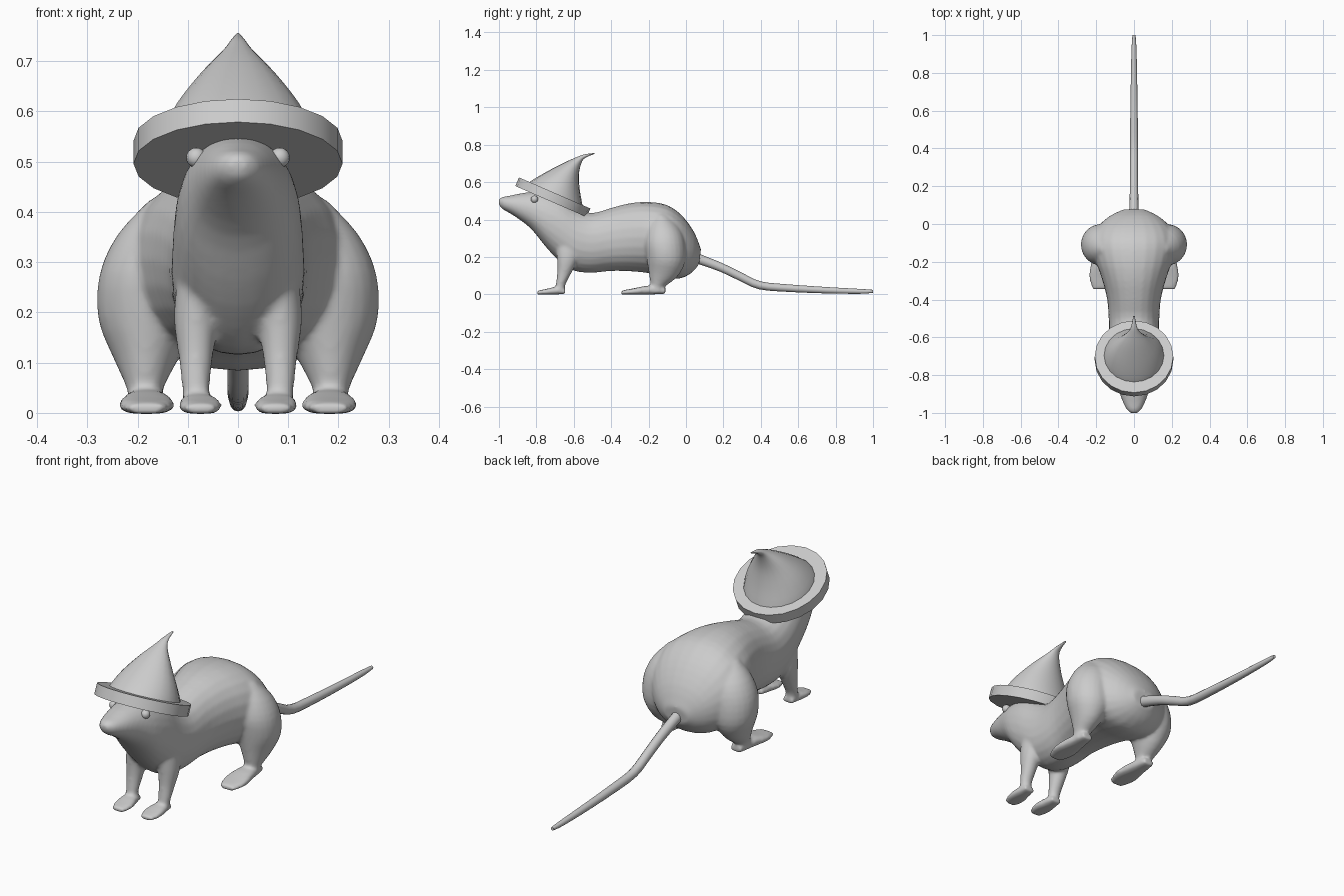
import bpy, bmesh, math
from mathutils import Vector

if "Cube" in bpy.data.objects:
    bpy.data.objects.remove(bpy.data.objects["Cube"])


def curve(p0, p1, p2, p3, t):
    """Catmull-Rom blend of four ring descriptions."""
    return [0.5 * (2 * b + (c - a) * t + (2 * a - 5 * b + 4 * c - d) * t * t
                   + (3 * b - a - 3 * c + d) * t ** 3)
            for a, b, c, d in zip(p0, p1, p2, p3)]


def bulge(v, power):
    return math.copysign(abs(v) ** power, v)


def loft(bm, rings, sign=1, sides=24, steps=3, power=1.0):
    """Each ring: side-view points (y1, z1), (y2, z2), half width, x centre."""
    full = []
    for i in range(len(rings) - 1):
        q = [rings[max(0, min(len(rings) - 1, i + k))] for k in (-1, 0, 1, 2)]
        full += [curve(*q, s / steps) for s in range(steps)]
    full.append(rings[-1])
    loops = []
    for y1, z1, y2, z2, w, x in full:
        a, b = Vector((x * sign, y1, z1)), Vector((x * sign, y2, z2))
        mid, half = (a + b) / 2, (a - b) / 2
        loops.append([bm.verts.new(mid + half * bulge(math.cos(t), power)
                                   + Vector((w * bulge(math.sin(t), power), 0, 0)))
                      for t in (2 * math.pi * k / sides for k in range(sides))])
    faces = [bm.faces.new(loops[0]), bm.faces.new(loops[-1])]
    for l0, l1 in zip(loops, loops[1:]):
        for k in range(sides):
            n = (k + 1) % sides
            faces.append(bm.faces.new((l0[k], l0[n], l1[n], l1[k])))
    bmesh.ops.recalc_face_normals(bm, faces=faces)


def make(name, bm):
    me = bpy.data.meshes.new(name)
    bm.to_mesh(me)
    bm.free()
    ob = bpy.data.objects.new(name, me)
    bpy.context.collection.objects.link(ob)
    return ob


def smooth(ob, angle=40):
    bpy.ops.object.select_all(action='DESELECT')
    ob.select_set(True)
    bpy.context.view_layer.objects.active = ob
    bpy.ops.object.shade_smooth_by_angle(angle=math.radians(angle))


# Head and torso, nose to rump
torso = [(-1.003, .505, -.998, .472, .016, 0), (-.985, .519, -.975, .452, .04, 0),
         (-.94, .528, -.92, .42, .064, 0), (-.87, .542, -.83, .352, .09, 0),
         (-.78, .55, -.755, .26, .117, 0), (-.68, .53, -.69, .19, .128, 0),
         (-.58, .46, -.61, .13, .132, 0), (-.5, .435, -.51, .115, .134, 0),
         (-.4, .462, -.4, .125, .142, 0), (-.3, .487, -.28, .122, .17, 0),
         (-.2, .494, -.18, .11, .205, 0), (-.1, .477, -.1, .09, .225, 0),
         (-.02, .42, -.03, .085, .2, 0), (.045, .33, .03, .115, .135, 0),
         (.08, .24, .07, .16, .06, 0)]

# Legs, top to ankle
hind_leg = [(-.17, .43, -.09, .42, .05, .125), (-.205, .36, -.03, .35, .09, .15),
            (-.22, .28, -.005, .27, .104, .172), (-.212, .2, -.005, .17, .1, .178),
            (-.2, .125, -.05, .09, .064, .183), (-.19, .06, -.12, .035, .036, .185),
            (-.18, .02, -.12, .005, .036, .185)]
hind_foot = [(-.11, .036, -.11, .002, .028, .182), (-.2, .046, -.2, -.001, .044, .182),
             (-.28, .032, -.28, -.002, .056, .182), (-.345, .02, -.345, -.002, .036, .182)]
front_leg = [(-.7, .28, -.55, .27, .05, .07), (-.69, .2, -.58, .18, .045, .083),
             (-.688, .12, -.62, .1, .034, .084), (-.695, .06, -.645, .05, .028, .084),
             (-.7, .02, -.65, .005, .028, .082)]
front_foot = [(-.645, .028, -.645, .002, .026, .08), (-.7, .038, -.7, -.001, .037, .078),
              (-.75, .028, -.75, -.002, .044, .075), (-.797, .018, -.797, -.002, .028, .074)]

bm = bmesh.new()
loft(bm, torso, power=.93)
for side in (-1, 1):
    for part, power in ((hind_leg, 1), (front_leg, 1), (hind_foot, .75), (front_foot, .75)):
        loft(bm, part, side, power=power)
body = make("body", bm)
remesh = body.modifiers.new("blend", 'REMESH')
remesh.mode = 'VOXEL'
remesh.voxel_size = .008
remesh.use_smooth_shade = True
soft = body.modifiers.new("soften", 'SMOOTH')
soft.factor = .5
soft.iterations = 7

# Tail
bm = bmesh.new()
loft(bm, [(y, z + r, y - d, z - r, r, 0) for y, z, r, d in
          ((.03, .205, .026, .02), (.09, .185, .024, .02), (.2, .142, .022, .015),
           (.3, .094, .021, .015), (.4, .048, .021, .008), (.55, .033, .02, 0),
           (.75, .022, .017, 0), (.93, .016, .013, 0), (1.0, .016, .008, 0))], sides=12)
smooth(make("tail", bm))

# Eyes
for side, name in ((-1, "eye_left"), (1, "eye_right")):
    bpy.ops.mesh.primitive_uv_sphere_add(segments=16, ring_count=10, radius=.02,
                                         location=(side * .083, -.81, .508))
    bpy.context.object.name = name
    smooth(bpy.context.object)

# Hat brim, tilted back
bpy.ops.mesh.primitive_cylinder_add(vertices=20, radius=.208, depth=.05,
                                    location=(0, -.712, .519),
                                    rotation=(math.radians(-23.5), 0, 0))
bpy.context.object.name = "hat_brim"
smooth(bpy.context.object, 30)

# Hat crown with bent tip
bm = bmesh.new()
loft(bm, [(-.865, .575, -.55, .455, .163, 0), (-.83, .605, -.556, .49, .156, 0),
          (-.755, .65, -.568, .56, .126, 0), (-.66, .70, -.573, .638, .076, 0),
          (-.588, .732, -.56, .70, .032, 0), (-.545, .748, -.538, .73, .015, 0),
          (-.488, .756, -.488, .751, .004, 0)], sides=20)
smooth(make("hat_crown", bm))
